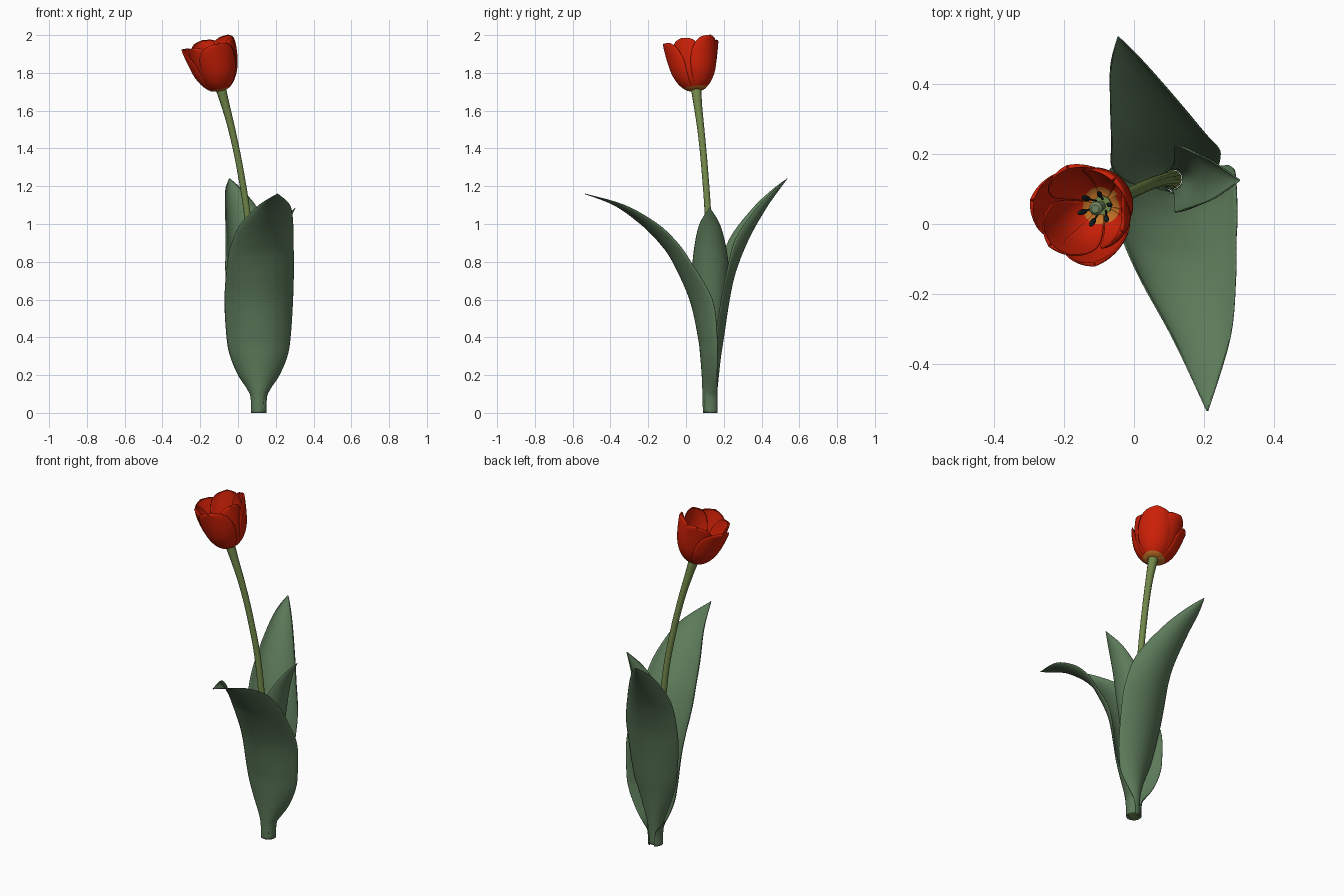
import bpy, bmesh, math
from mathutils import Vector, Matrix

if "Cube" in bpy.data.objects:
    bpy.data.objects.remove(bpy.data.objects["Cube"])


def material(name, rgb):
    m = bpy.data.materials.new(name)
    m.diffuse_color = (*rgb, 1)
    m.use_nodes = True
    m.node_tree.nodes["Principled BSDF"].inputs["Base Color"].default_value = m.diffuse_color
    return m


LEAF = material("leaf green", (0.108, 0.195, 0.102))
STEM = material("stem green", (0.17, 0.25, 0.07))
RED = material("petal red", (0.60, 0.014, 0.002))
ORANGE = material("petal base orange", (0.55, 0.17, 0.02))
DARK = material("stamen black", (0.006, 0.014, 0.014))
PISTIL = material("pistil green", (0.16, 0.24, 0.12))


def smooth_rows(rows, steps):
    """Catmull-Rom through rows of numbers."""
    rows = [Vector(r) for r in rows]
    out = []
    for i in range(len(rows) - 1):
        a, b, c, d = rows[max(i - 1, 0)], rows[i], rows[i + 1], rows[min(i + 2, len(rows) - 1)]
        for k in range(steps):
            t = k / steps
            out.append(0.5 * (2 * b + (c - a) * t + (2 * a - 5 * b + 4 * c - d) * t * t
                              + (3 * b - a - 3 * c + d) * t ** 3))
    return out + [rows[-1]]


def sheet(name, grid, mats, thick, mat_rule=lambda i: 0):
    """Smooth thin sheet from a grid of points."""
    bm = bmesh.new()
    vs = [[bm.verts.new(p) for p in row] for row in grid]
    for i in range(len(vs) - 1):
        for j in range(len(vs[0]) - 1):
            f = bm.faces.new((vs[i][j], vs[i][j + 1], vs[i + 1][j + 1], vs[i + 1][j]))
            f.material_index = mat_rule(i)
            f.smooth = True
    me = bpy.data.meshes.new(name)
    bm.to_mesh(me)
    bm.free()
    ob = bpy.data.objects.new(name, me)
    bpy.context.collection.objects.link(ob)
    for m in mats:
        me.materials.append(m)
    mod = ob.modifiers.new("thickness", 'SOLIDIFY')
    mod.thickness = thick
    mod.offset = 0
    return ob


def leaf(name, facing, rows):
    """Rows are z, midrib x, midrib y, half width, channel depth."""
    f = Vector((math.cos(math.radians(facing)), math.sin(math.radians(facing)), 0))
    side = Vector((-f.y, f.x, 0))
    grid = []
    for z, x, y, w, s in smooth_rows(rows, 5):
        w, s = max(w, 0.001), max(s, 0.0006)
        rad, ang = (w * w + s * s) / (2 * s), 2 * math.atan2(s, w)
        mid = Vector((x, y, z))
        grid.append([mid + side * rad * math.sin(ang * t / 12)
                     - f * rad * (1 - math.cos(ang * t / 12)) for t in range(-12, 13)])
    return sheet(name, grid, [LEAF], 0.004)


leaf("front_leaf", -90, [
    (0, .11, .091, .014, .075), (.08, .11, .09, .024, .075), (.13, .11, .088, .06, .078),
    (.2, .11, .085, .108, .08), (.3, .11, .077, .15, .09), (.4, .109, .065, .168, .1),
    (.6, .11, .02, .18, .12), (.8, .12, -.07, .175, .095), (.9, .13, -.14, .162, .095),
    (1.0, .153, -.24, .138, .09), (1.1, .193, -.38, .082, .055), (1.16, .21, -.535, .001, .001)])
leaf("back_leaf", 97, [
    (0.003, .11, .159, .014, .064), (.1, .11, .163, .025, .066), (.2, .11, .172, .07, .06),
    (.3, .105, .183, .105, .06), (.4, .1, .198, .13, .06), (.6, .088, .228, .152, .06),
    (.75, .08, .262, .155, .065), (.92, .057, .33, .132, .085), (1.08, .012, .42, .087, .06),
    (1.18, -.025, .49, .045, .03), (1.24, -.045, .535, .001, .001)])
leaf("side_leaf", 0, [
    (.02, .14, .128, .014, .055), (.2, .15, .13, .03, .045), (.4, .165, .13, .048, .05),
    (.6, .185, .13, .082, .07), (.75, .205, .13, .095, .085), (.88, .228, .128, .082, .072),
    (1.0, .262, .125, .052, .035), (1.085, .302, .125, .001, .001)])


def tube(name, pts, mat, sides=4):
    """Round tube through points x, y, z, radius."""
    cu = bpy.data.curves.new(name, 'CURVE')
    cu.dimensions = '3D'
    cu.bevel_depth = 1
    cu.bevel_resolution = sides
    cu.use_fill_caps = True
    path = smooth_rows(pts, 5)
    sp = cu.splines.new('POLY')
    sp.points.add(len(path) - 1)
    for p, (x, y, z, r) in zip(sp.points, path):
        p.co = (x, y, z, 1)
        p.radius = r
    sp.use_smooth = True
    cu.materials.append(mat)
    ob = bpy.data.objects.new(name, cu)
    bpy.context.collection.objects.link(ob)
    return ob


tube("stem", [(.11, .128, 0, .027), (.095, .128, .5, .02), (.055, .118, 1.0, .0175),
              (.013, .1, 1.28, .0175), (-.028, .081, 1.48, .0185), (-.064, .064, 1.62, .022),
              (-.092, .053, 1.72, .028)], STEM)

# Flower, built around its own tilted axis
BASE = Vector((-.092, .053, 1.708))
TILT = Vector((0, 0, 1)).rotation_difference(Vector((-.2, -.1, .966))).to_matrix()


def place(r, ang, h):
    return BASE + TILT @ Vector((r * math.cos(ang), r * math.sin(ang), h))


# Petal profile: height, radius, half angle in degrees
PETAL = [(0, .015, 60), (.008, .052, 56), (.045, .088, 56), (.095, .112, 56), (.15, .123, 54),
         (.2, .127, 47), (.24, .128, 36), (.262, .128, 22), (.27, .128, 1)]


def petal(name, azimuth, scale, height, flare):
    grid = []
    for h, r, a in smooth_rows(PETAL, 4):
        row = []
        for j in range(-9, 10):
            t = j / 9
            rr = r * scale * (1 - .09 * t * t) + flare * (h / .27) ** 2
            row.append(place(rr, math.radians(azimuth + a * t), h * height))
        grid.append(row)
    return sheet(name, grid, [RED, ORANGE], 0.004, lambda i: 1 if i < 5 else 0)


for i, (az, flare, high) in enumerate([(166, .034, .92), (282, .022, .96), (48, .015, 1.0)]):
    petal(f"outer_petal_{i + 1}", az, 1.0, high, flare)
for i, (az, flare, high) in enumerate([(222, .02, .95), (108, .03, .98), (338, .005, .98)]):
    petal(f"inner_petal_{i + 1}", az, .92, high, flare)

# Pistil and stamens
tube("pistil", [(*place(0, 0, 0), .014), (*place(0, 0, .07), .013),
                (*place(0, 0, .085), .02), (*place(0, 0, .095), .012)], PISTIL)
for i in range(6):
    a = math.radians(60 * i + 15)
    tube(f"stamen_{i + 1}", [(*place(.018, a, .005), .003), (*place(.034, a, .06), .003),
                             (*place(.037, a, .068), .007), (*place(.046, a, .095), .007),
                             (*place(.05, a, .105), .002)], DARK, 2)
